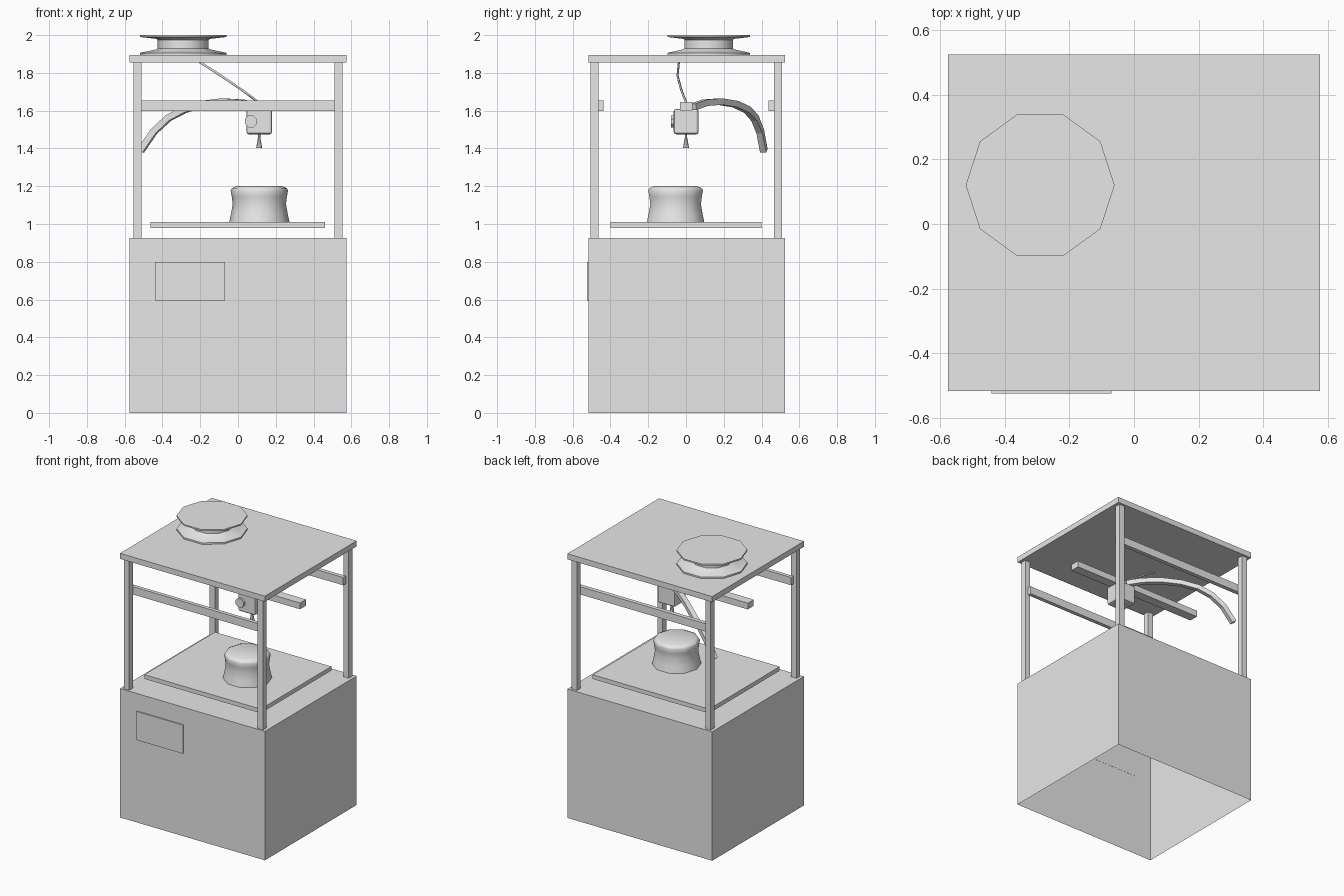
import bpy, bmesh, math
from mathutils import Vector, Matrix

if "Cube" in bpy.data.objects:
    bpy.data.objects.remove(bpy.data.objects["Cube"])

grey = bpy.data.materials.new("light grey")
grey.diffuse_color = (0.8, 0.8, 0.8, 1)
grey.use_nodes = True
grey.node_tree.nodes["Principled BSDF"].inputs["Base Color"].default_value = grey.diffuse_color


def finish(name, bm, smooth=None):
    bmesh.ops.recalc_face_normals(bm, faces=bm.faces[:])
    me = bpy.data.meshes.new(name)
    bm.to_mesh(me)
    bm.free()
    me.materials.append(grey)
    ob = bpy.data.objects.new(name, me)
    bpy.context.collection.objects.link(ob)
    if smooth:
        bpy.ops.object.select_all(action='DESELECT')
        ob.select_set(True)
        bpy.context.view_layer.objects.active = ob
        bpy.ops.object.shade_smooth_by_angle(angle=math.radians(smooth))
    return ob


def box(name, lo, hi, open_bottom=False, bevel=0):
    bm = bmesh.new()
    lo, hi = Vector(lo), Vector(hi)
    bmesh.ops.create_cube(bm, size=1, matrix=Matrix.Translation((lo + hi) / 2)
                          @ Matrix.Diagonal((*(hi - lo), 1)))
    if bevel:
        bmesh.ops.bevel(bm, geom=bm.edges[:], offset=bevel, segments=2,
                        profile=0.5, affect='EDGES')
    bmesh.ops.recalc_face_normals(bm, faces=bm.faces[:])
    ob = finish(name, bm)
    if open_bottom:
        bm = bmesh.new()
        bm.from_mesh(ob.data)
        bm.normal_update()
        down = [f for f in bm.faces if f.normal.z < -0.9]
        bmesh.ops.delete(bm, geom=down, context='FACES')
        bm.to_mesh(ob.data)
        bm.free()
    return ob


def skin(name, rings, smooth=None):
    """Join equal rings of points with quads and cap both ends."""
    bm = bmesh.new()
    vr = [[bm.verts.new(p) for p in r] for r in rings]
    n = len(vr[0])
    for a, b in zip(vr, vr[1:]):
        for i in range(n):
            j = (i + 1) % n
            bm.faces.new((a[i], a[j], b[j], b[i]))
    bm.faces.new(vr[0][::-1])
    bm.faces.new(vr[-1])
    return finish(name, bm, smooth)


def lathe(name, x, y, profile, n=10, smooth=None):
    ang = [2 * math.pi * i / n for i in range(n)]
    return skin(name, [[(x + r * math.cos(a), y + r * math.sin(a), z) for a in ang]
                       for r, z in profile], smooth)


def sweep(name, path, radius, n, smooth=None):
    pts = [Vector(p) for p in path]
    rings = []
    for i, p in enumerate(pts):
        t = (pts[min(i + 1, len(pts) - 1)] - pts[max(i - 1, 0)]).normalized()
        side = t.cross(Vector((0, 0, 1))).normalized()
        up = side.cross(t)
        ang = [2 * math.pi * (k + 0.5) / n for k in range(n)]
        rings.append([p + radius * (side * math.cos(a) + up * math.sin(a)) for a in ang])
    return skin(name, rings, smooth)


# Cabinet, open underneath, with the display plate on the front
box("cabinet", (-0.575, -0.516, 0), (0.575, 0.524, 0.925), open_bottom=True)
box("display_plate", (-0.44, -0.524, 0.595), (-0.07, -0.515, 0.80))

# Frame: four posts, roof and two rails
for sx, xn in ((-1, "left"), (1, "right")):
    for y, yn in ((-0.484, "front"), (0.487, "back")):
        cx = sx * 0.531
        box(f"{yn}_{xn}_post", (cx - 0.021, y - 0.021, 0.925), (cx + 0.021, y + 0.021, 1.855))
box("roof", (-0.575, -0.516, 1.855), (0.575, 0.524, 1.895))
box("front_rail", (-0.53, -0.463, 1.597), (0.53, -0.436, 1.653))
box("back_rail", (-0.53, 0.436, 1.597), (0.53, 0.466, 1.653))
box("gantry_bar", (-0.515, -0.032, 1.60), (0.515, 0.035, 1.645))

# Print head, fan and nozzle
box("print_head", (0.045, -0.065, 1.475), (0.18, 0.066, 1.61), bevel=0.012)
fan = [[(0.068 + 0.034 * math.cos(a), y, 1.543 + 0.034 * math.sin(a))
        for a in [math.pi * (i + 0.5) / 4 for i in range(8)]] for y in (-0.08, -0.06)]
skin("head_fan", fan)
lathe("nozzle", 0.112, 0.0, [(0.016, 1.402), (0.006, 1.46), (0.006, 1.48)], 8, 40)

# Print bed and printed vase
box("print_bed", (-0.463, -0.40, 0.98), (0.46, 0.40, 1.01))
lathe("printed_vase", 0.113, -0.055,
      [(0.16, 1.008), (0.15, 1.055), (0.141, 1.105), (0.146, 1.145),
       (0.152, 1.178), (0.145, 1.19), (0.122, 1.2)], 10, 60)

# Filament spool on the roof and the strand feeding the head
lathe("filament_spool", -0.29, 0.12,
      [(0.23, 1.895), (0.23, 1.906), (0.14, 1.925), (0.135, 1.93),
       (0.135, 1.975), (0.14, 1.98), (0.23, 1.99), (0.23, 2.0)], 10, 40)
sweep("filament", [(-0.22, -0.03, 1.87), (-0.195, -0.038, 1.853), (-0.09, -0.045, 1.785),
                   (0.02, -0.025, 1.71), (0.115, 0.002, 1.64)], 0.006, 6, 60)

# Square cable arching from the head to the back left post
sweep("cable", [(0.1, 0.04, 1.62), (0.02, 0.10, 1.642), (-0.08, 0.18, 1.648),
                (-0.19, 0.26, 1.635), (-0.285, 0.325, 1.605), (-0.37, 0.365, 1.56),
                (-0.445, 0.393, 1.49), (-0.515, 0.412, 1.388)], 0.024, 4)
